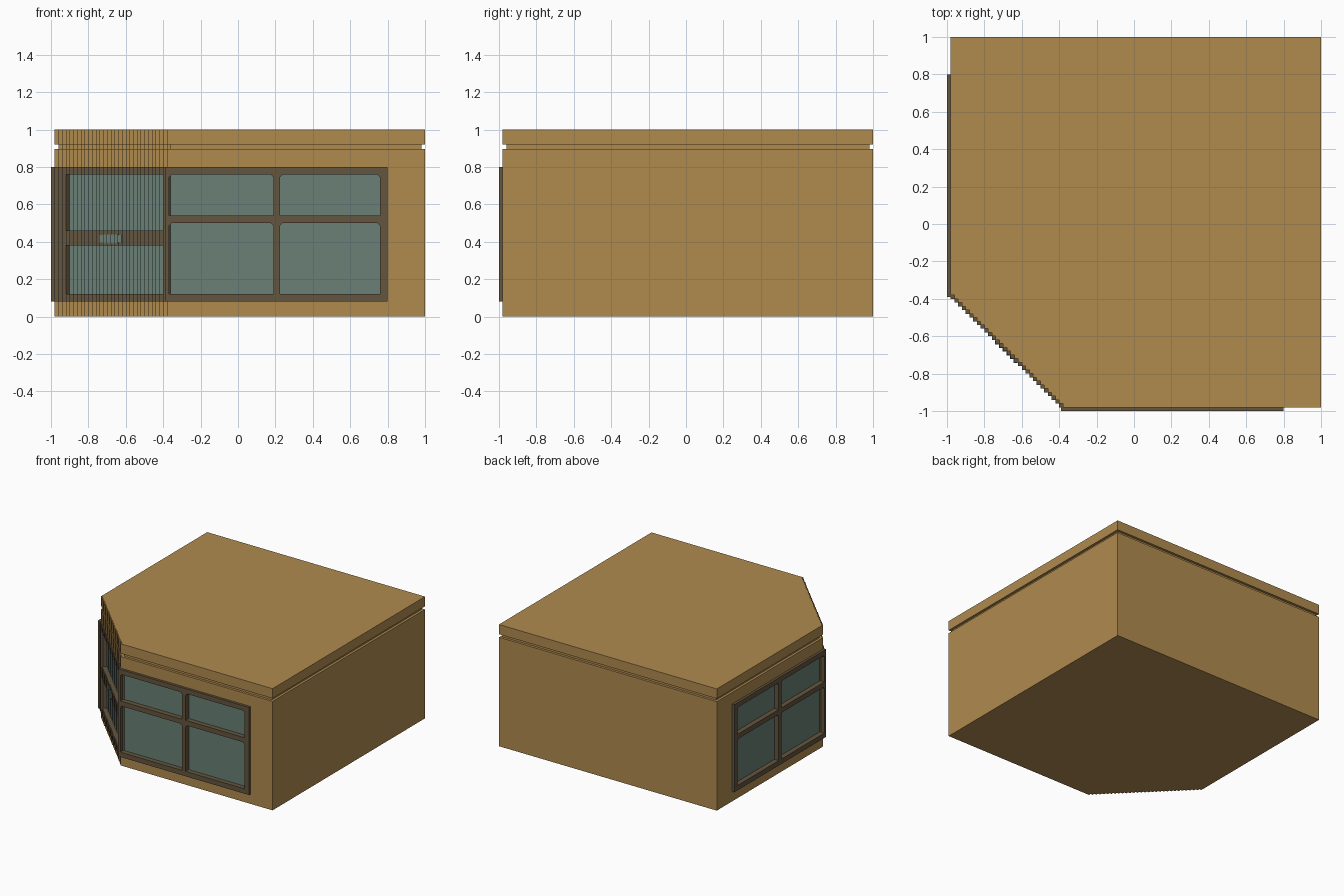
import bpy, bmesh

if "Cube" in bpy.data.objects:
    bpy.data.objects.remove(bpy.data.objects["Cube"])


def material(name, rgb):
    m = bpy.data.materials.new(name)
    m.diffuse_color = (*rgb, 1)
    m.use_nodes = True
    m.node_tree.nodes["Principled BSDF"].inputs["Base Color"].default_value = m.diffuse_color
    return m


WALL = material("tan_wall", (0.434, 0.258, 0.078))
FRAME = material("dark_wood", (0.127, 0.091, 0.050))
GLASS = material("grey_green_glass", (0.144, 0.216, 0.181))

# how a profile point (a, b) and its extrusion height h map to x, y, z
UP = lambda a, b, h: (a, b, h)
FRONT = lambda a, b, h: (a, h, b)
LEFT = lambda a, b, h: (h, a, b)


def build(name, mat, prisms, axis=UP):
    """One object made of prisms given as (profile, low, high)."""
    bm = bmesh.new()
    for poly, lo, hi in prisms:
        low = [bm.verts.new(axis(a, b, lo)) for a, b in poly]
        high = [bm.verts.new(axis(a, b, hi)) for a, b in poly]
        bm.faces.new(low)
        bm.faces.new(high)
        for i in range(len(poly)):
            j = (i + 1) % len(poly)
            bm.faces.new((low[i], low[j], high[j], high[i]))
    bmesh.ops.recalc_face_normals(bm, faces=bm.faces)
    mesh = bpy.data.meshes.new(name)
    bm.to_mesh(mesh)
    bm.free()
    mesh.materials.append(mat)
    ob = bpy.data.objects.new(name, mesh)
    bpy.context.collection.objects.link(ob)
    return ob


def rect(x0, x1, y0, y1):
    return [(x0, y0), (x1, y0), (x1, y1), (x0, y1)]


STEP = 0.02


def stair(d, first, last):
    """Stepped line along the cut corner, moved inward by d."""
    pts = [(-0.98 + STEP * first + d, -0.38 - STEP * first)]
    for i in range(first, last + 1):
        x, y = -0.98 + STEP * i + d, -0.38 - STEP * i
        pts += [(x, y - STEP), (x + STEP, y - STEP)]
    return pts


def shift(pts, s):
    return [(x + s, y + s) for x, y in pts]


def band(line, out, depth):
    """Closed strip between a line and its copy further inside."""
    return shift(line, -out) + shift(line, depth)[::-1]


# body, groove and roof slab share the plan with a stepped corner
outer = stair(0.02, -1, 29)
inner = stair(0.06, -2, 28)
plan = outer + [(1, -0.98), (1, 1), (-0.98, 1)]
groove_plan = inner + [(0.98, -0.96), (0.98, 0.98), (-0.96, 0.98)]
body = build("wall_body", WALL, [(plan, 0, 0.895)])
build("groove", WALL, [(groove_plan, 0.89, 0.925)])
build("roof_slab", WALL, [(plan, 0.92, 1.0)])

# recess for the wrap-around window
cut_plan = ([(-0.955, 0.795)] + shift(inner, 0.005)
            + [(0.795, -0.955), (0.795, -1.1), (-1.1, -1.1), (-1.1, 0.795)])
cutter = build("window_cutter", WALL, [(cut_plan, 0.085, 0.795)])
cutter.hide_render = True
mod = body.modifiers.new("window_recess", "BOOLEAN")
mod.object = cutter
mod.operation = "DIFFERENCE"
mod.solver = "EXACT"
bpy.context.view_layer.objects.active = body
bpy.ops.object.modifier_apply(modifier=mod.name)
bpy.data.objects.remove(cutter)

# continuous glass at the back of the recess
glass_line = [(-0.96, 0.785)] + inner + [(0.785, -0.96)]
build("window_glass", GLASS, [(band(glass_line, 0, 0.02), 0.09, 0.79)])

# straight frames: rails, posts and small corner wedges
rails = [(0.08, 0.12), (0.50, 0.54), (0.76, 0.80)]
posts = [(-0.39, -0.37), (0.19, 0.225), (0.76, 0.80)]
parts = [(rect(-0.39, 0.80, a, b), -1.0, -0.955) for a, b in rails]
for (_, z0), (z1, _) in zip(rails, rails[1:]):
    parts += [(rect(a, b, z0, z1), -1.0, -0.955) for a, b in posts]
    for (_, x0), (x1, _) in zip(posts, posts[1:]):
        for x, s in ((x0, 0.015), (x1, -0.015)):
            parts.append(([(x, z1), (x + s, z1), (x, z1 - 0.015)], -1.0, -0.955))
build("front_window_frame", FRAME, parts, FRONT)
build("left_window_frame", FRAME, parts, LEFT)

# stepped door frame across the cut corner
full = band(stair(0, 0, 29), 0, 0.035)
door = [(full, a, b) for a, b in ((0.08, 0.12), (0.38, 0.46), (0.76, 0.80))]
for z0, z1 in ((0.12, 0.38), (0.46, 0.76)):
    for first, last in ((0, 2), (29, 29)):
        door.append((band(stair(0, first, last), 0, 0.035), z0, z1))
build("corner_door_frame", FRAME, door)

# slot plate in the middle rail of the door
build("door_slot", GLASS, [
    (band(stair(0, 12, 17), 0.003, 0.003), 0.395, 0.435),
    (band(stair(0, 13, 16), 0.003, 0.003), 0.39, 0.44)])
